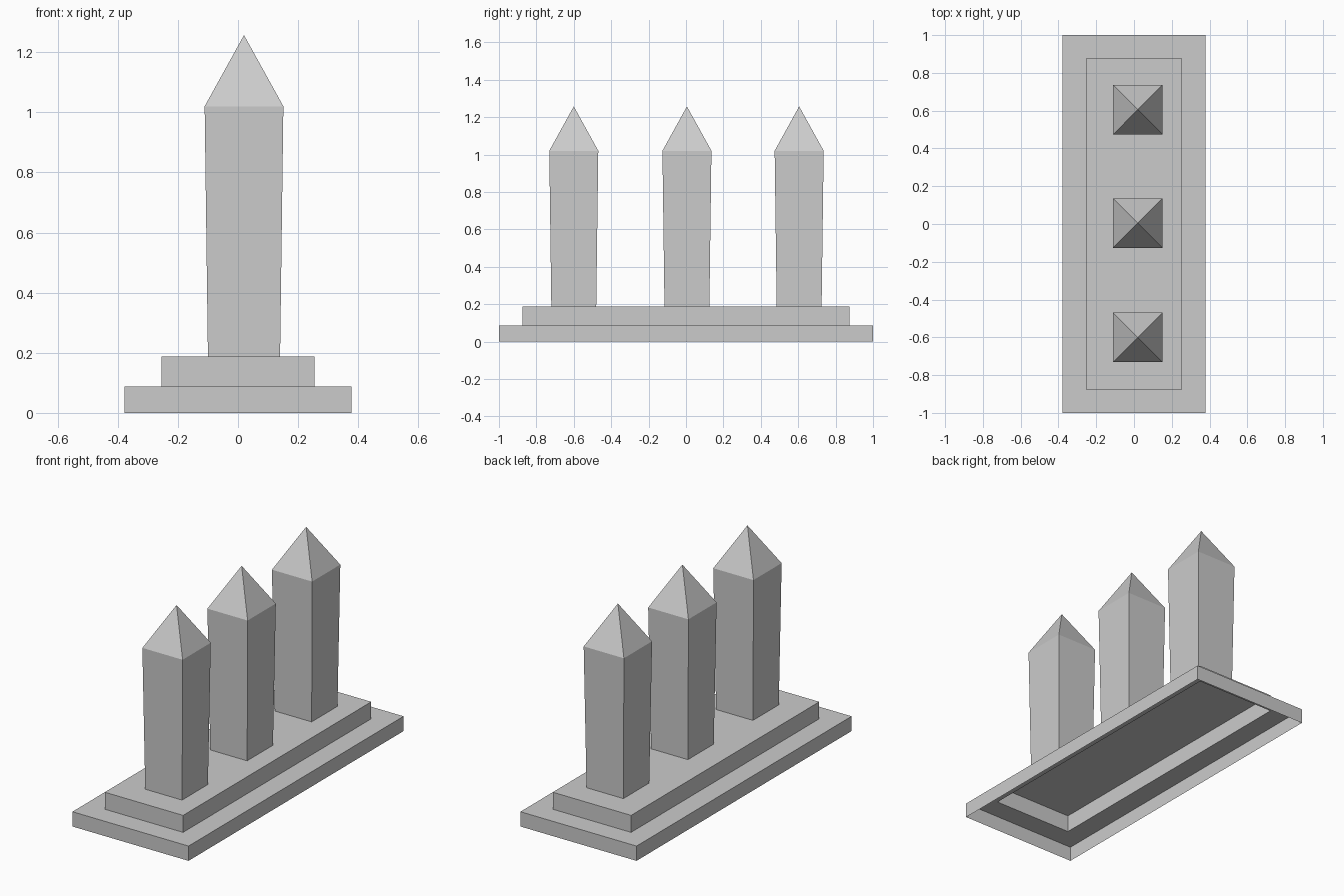
import bpy, bmesh

if "Cube" in bpy.data.objects:
    bpy.data.objects.remove(bpy.data.objects["Cube"])


def loft(name, rings, centre=(0, 0), cap=False, apex=None):
    """Rectangular rings (half x, half y, z) skinned together, open at the bottom."""
    cx, cy = centre
    bm = bmesh.new()
    loops = [[bm.verts.new((cx + sx * hx, cy + sy * hy, z))
              for sx, sy in ((-1, -1), (1, -1), (1, 1), (-1, 1))]
             for hx, hy, z in rings]
    for low, high in zip(loops, loops[1:]):
        for i in range(4):
            j = (i + 1) % 4
            bm.faces.new((low[i], low[j], high[j], high[i]))
    top = loops[-1]
    if cap:
        bm.faces.new(top)
    if apex is not None:
        tip = bm.verts.new((cx, cy, apex))
        for i in range(4):
            bm.faces.new((top[i], top[(i + 1) % 4], tip))
    mesh = bpy.data.meshes.new(name)
    bm.to_mesh(mesh)
    bm.free()
    obj = bpy.data.objects.new(name, mesh)
    bpy.context.collection.objects.link(obj)
    return obj


# Hollow two-step plinth, open underneath
loft("stepped_base", [(0.378, 1.0, 0), (0.378, 1.0, 0.087),
                      (0.255, 0.875, 0.087), (0.255, 0.875, 0.187)], cap=True)

# Three slightly flared pillars with pyramid tips
for n, y in enumerate((-0.6, 0.005, 0.605), 1):
    loft(f"pillar_{n}", [(0.12, 0.12, 0.187), (0.131, 0.131, 1.02)],
         centre=(0.02, y), apex=1.257)
